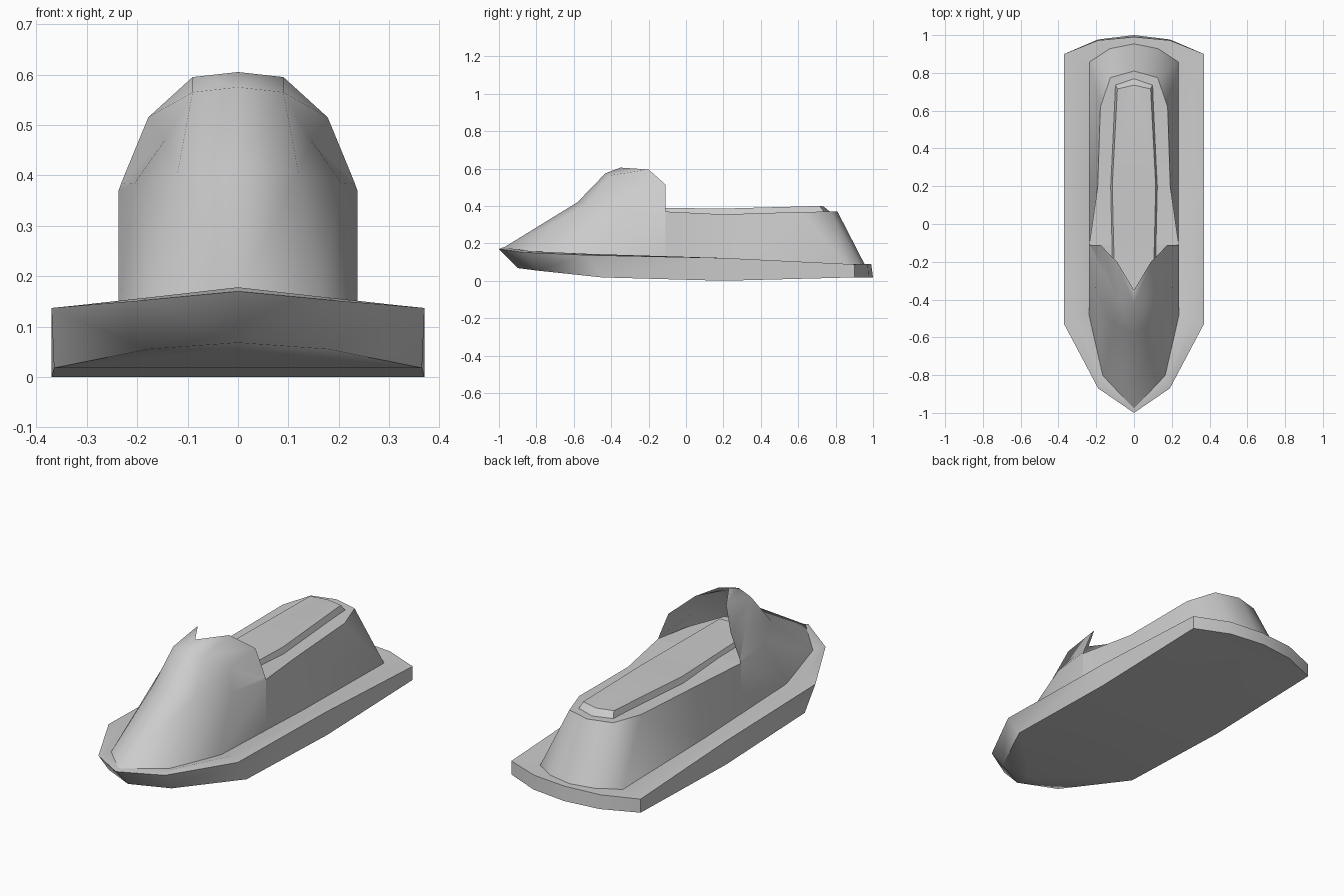
import bpy, bmesh, math


def loft(name, rows, angle=45):
    """Skin half-outline rows (bow to stern), then mirror across x = 0."""
    bm = bmesh.new()
    grid = [[bm.verts.new(p) for p in row] for row in rows]
    for a, b in zip(grid, grid[1:]):
        for i in range(len(a) - 1):
            bm.faces.new((a[i], a[i + 1], b[i + 1], b[i]))
    half = list(bm.verts) + list(bm.edges) + list(bm.faces)
    bmesh.ops.mirror(bm, geom=half, axis='X', merge_dist=-1)
    bmesh.ops.remove_doubles(bm, verts=bm.verts, dist=0.0005)
    bmesh.ops.recalc_face_normals(bm, faces=bm.faces)
    me = bpy.data.meshes.new(name)
    bm.to_mesh(me)
    bm.free()
    ob = bpy.data.objects.new(name, me)
    bpy.context.collection.objects.link(ob)
    bpy.ops.object.select_all(action='DESELECT')
    ob.select_set(True)
    bpy.context.view_layer.objects.active = ob
    bpy.ops.object.shade_smooth_by_angle(angle=math.radians(angle))
    return ob


def to_centre(row):
    return [(0, y, z) for x, y, z in row]


# Hull: flat bottom, upright sides, gunwale and sunken foot wells
bottom = [(0, -.9, .068), (.18, -.8, .055), (.365, -.45, .018), (.37, .2, 0),
          (.37, .9, .018), (.19, .977, .018), (0, 1, .018)]
rim = [(0, -1, .17), (.19, -.87, .152), (.37, -.53, .137), (.37, .2, .122),
       (.37, .9, .088), (.19, .972, .09), (0, .99, .09)]
gunwale = [(0, -.98, .178), (.175, -.83, .158), (.31, -.5, .143), (.31, .2, .122),
           (.31, .86, .088), (.18, .95, .09), (0, .97, .09)]
well = [(0, -.93, .18), (.15, -.78, .15), (.235, -.47, .12), (.235, .2, .095),
        (.235, .85, .085), (.15, .91, .09), (0, .93, .09)]
loft("hull", [to_centre(bottom), bottom, rim, gunwale, well], 55)

# Nose cowl rising to a flared, open-backed windshield
loft("cowl", [
    [(0, -.99, .168), (.165, -.81, .148), (.237, -.49, .12), (.237, -.11, .1)],
    [(0, -.58, .42), (.12, -.52, .405), (.205, -.34, .385), (.237, -.11, .37)],
    [(0, -.43, .575), (.09, -.4, .565), (.145, -.28, .47), (.232, -.11, .383)],
    [(0, -.35, .605), (.09, -.2, .595), (.178, -.11, .515), (.232, -.11, .384)],
], 60)

# Rear body: tapering side walls and sloped tail
base = [(.237, -.11, .1), (.237, .2, .095), (.237, .86, .08),
        (.13, .93, .085), (0, .955, .088)]
top = [(.237, -.11, .37), (.192, .2, .355), (.178, .62, .368),
       (.125, .775, .37), (0, .81, .37)]
loft("rear_body", [base, top, to_centre(top)], 50)

# Floor beneath the windshield
floor = [(0, -.54, .375), (.12, -.48, .375), (.2, -.3, .37), (.237, -.11, .37)]
loft("cockpit_floor", [floor, to_centre(floor)])

# Raised seat pad
pad_edge = [(.115, -.42, .365), (.125, .2, .35), (.1, .74, .365), (0, .775, .365)]
pad_top = [(.1, -.42, .393), (.115, .2, .386), (.088, .715, .4), (0, .735, .398)]
loft("seat", [pad_edge, pad_top, to_centre(pad_top)], 35)
